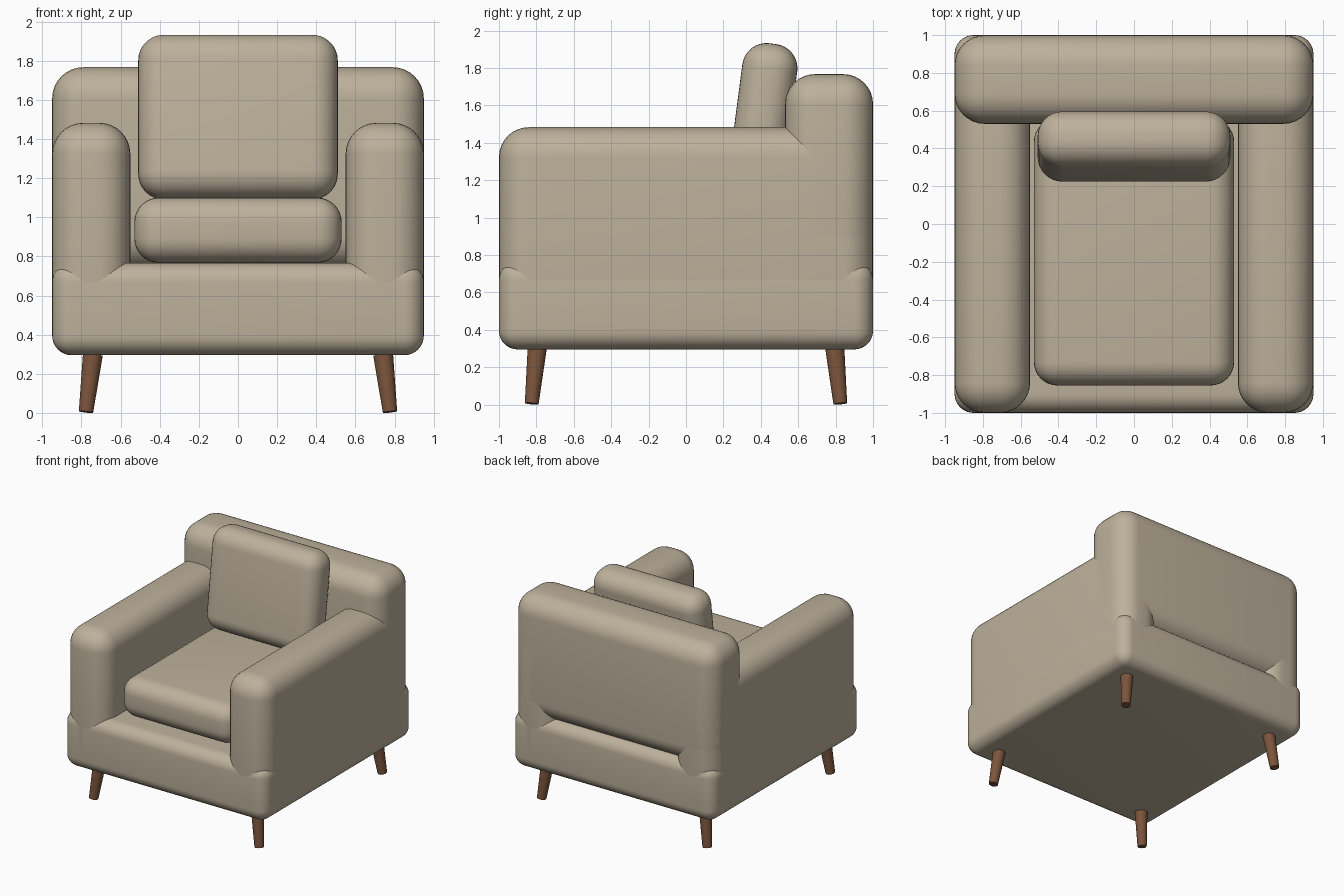
import bpy, bmesh, math
from mathutils import Vector, Matrix

if "Cube" in bpy.data.objects:
    bpy.data.objects.remove(bpy.data.objects["Cube"])


def material(name, rgb):
    m = bpy.data.materials.new(name)
    m.diffuse_color = (*rgb, 1)
    m.use_nodes = True
    m.node_tree.nodes["Principled BSDF"].inputs["Base Color"].default_value = m.diffuse_color
    return m


FABRIC = material("beige_fabric", (0.51, 0.44, 0.33))
WOOD = material("brown_wood", (0.20, 0.09, 0.045))


def finish(name, bm, mat, angle=40):
    mesh = bpy.data.meshes.new(name)
    bm.to_mesh(mesh)
    bm.free()
    mesh.materials.append(mat)
    ob = bpy.data.objects.new(name, mesh)
    bpy.context.collection.objects.link(ob)
    bpy.ops.object.select_all(action='DESELECT')
    ob.select_set(True)
    bpy.context.view_layer.objects.active = ob
    bpy.ops.object.shade_smooth_by_angle(angle=math.radians(angle))
    return ob


def padded_box(name, lo, hi, radius, tilt=0):
    """Upholstered block: a box with every edge rounded."""
    lo, hi = Vector(lo), Vector(hi)
    bm = bmesh.new()
    bmesh.ops.create_cube(bm, size=1, matrix=Matrix.Diagonal((*(hi - lo), 1)))
    bmesh.ops.bevel(bm, geom=bm.edges[:], offset=radius, offset_type='OFFSET',
                    segments=8, profile=0.5, affect='EDGES', clamp_overlap=True)
    ob = finish(name, bm, FABRIC)
    ob.location = (lo + hi) / 2
    ob.rotation_euler.x = tilt
    return ob


def leg(name, top, bottom, r_top, r_bottom):
    """Tapered round leg along a slanted axis."""
    top, bottom = Vector(top), Vector(bottom)
    axis = top - bottom
    bm = bmesh.new()
    bmesh.ops.create_cone(bm, cap_ends=True, segments=24, radius1=r_bottom,
                          radius2=r_top, depth=axis.length)
    ob = finish(name, bm, WOOD)
    ob.location = (top + bottom) / 2
    ob.rotation_euler = axis.to_track_quat('Z', 'Y').to_euler()


# Frame
padded_box("base", (-0.95, -1, 0.295), (0.95, 1, 0.767), 0.10)
padded_box("backrest", (-0.95, 0.53, 0.74), (0.95, 1, 1.767), 0.16)
for side, x0, x1 in (("left", -0.95, -0.55), ("right", 0.55, 0.95)):
    padded_box(side + "_arm", (x0, -1, 0.32), (x1, 1, 1.483), 0.16)

# Cushions
padded_box("seat_cushion", (-0.53, -0.855, 0.767), (0.53, 0.56, 1.10), 0.125)
padded_box("back_cushion", (-0.51, 0.262, 1.09), (0.51, 0.558, 1.933), 0.13,
           tilt=math.radians(-7.5))

# Splayed legs
for fb, sy in (("front", -1), ("back", 1)):
    for lr, sx in (("left", -1), ("right", 1)):
        leg(f"{fb}_{lr}_leg", (sx * 0.742, sy * 0.796, 0.297),
            (sx * 0.777, sy * 0.825, 0.005), 0.051, 0.037)
